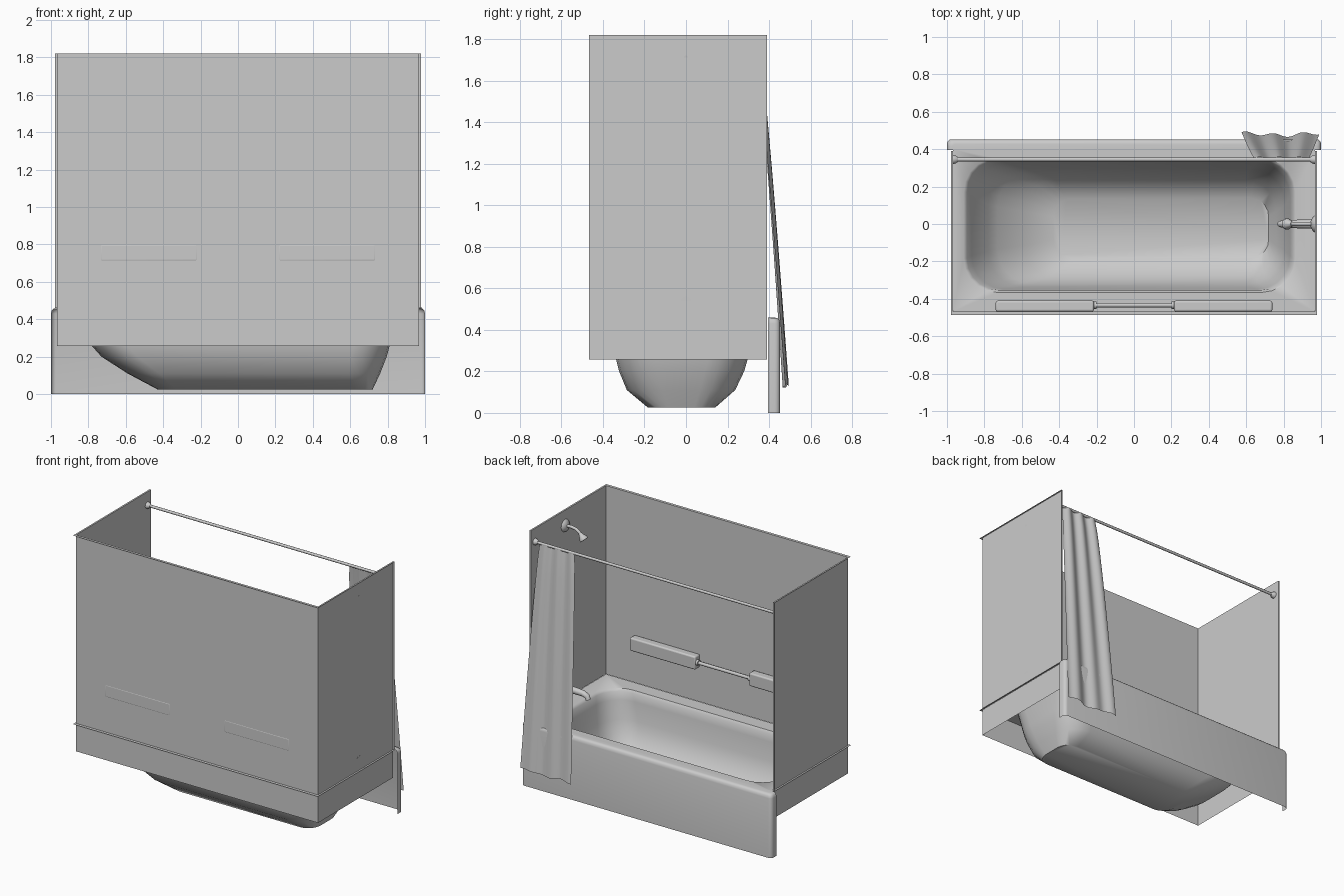
import bpy, bmesh, math
from mathutils import Vector

if "Cube" in bpy.data.objects:
    bpy.data.objects.remove(bpy.data.objects["Cube"])

WX, WY, FY = 0.967, -0.467, 0.39        # wall sheets: half width, back, front
RIM, TOP = 0.457, 1.82


def mesh(name, verts, faces, angle=35):
    me = bpy.data.meshes.new(name)
    me.from_pydata(verts, [], faces)
    ob = bpy.data.objects.new(name, me)
    bpy.context.collection.objects.link(ob)
    bm = bmesh.new()
    bm.from_mesh(me)
    bmesh.ops.recalc_face_normals(bm, faces=bm.faces)
    bm.to_mesh(me)
    bm.free()
    return smooth(ob, angle)


def smooth(ob, angle=35):
    bpy.ops.object.select_all(action='DESELECT')
    ob.select_set(True)
    bpy.context.view_layer.objects.active = ob
    bpy.ops.object.shade_smooth_by_angle(angle=math.radians(angle))
    return ob


def loft(name, rings, closed=True, cap=False, angle=35):
    n = len(rings[0])
    verts = [p for r in rings for p in r]
    faces = []
    for k in range(len(rings) - 1):
        for i in range(n if closed else n - 1):
            j = (i + 1) % n
            faces.append((k * n + i, k * n + j, (k + 1) * n + j, (k + 1) * n + i))
    if cap:
        faces.append(tuple(range((len(rings) - 1) * n, len(rings) * n)))
    return mesh(name, verts, faces, angle)


def round_rect(x0, x1, y0, y1, z, r, n=5):
    pts = []
    for q, (cx, cy) in enumerate([(x1 - r, y1 - r), (x0 + r, y1 - r), (x0 + r, y0 + r), (x1 - r, y0 + r)]):
        for i in range(n + 1):
            a = math.pi / 2 * (q + i / n)
            pts.append((cx + r * math.cos(a), cy + r * math.sin(a), z))
    return pts


def tube(name, pts, radii, sides=12):
    """Round tube along a path lying in an xz plane, capped at both ends."""
    P = [Vector(p) for p in pts]
    rings = []
    for i, p in enumerate(P):
        d = (P[min(i + 1, len(P) - 1)] - P[max(i - 1, 0)]).normalized()
        side = Vector((0, 1, 0))
        up = d.cross(side).normalized()
        rings.append([p + radii[i] * (side * math.cos(2 * math.pi * k / sides) +
                                      up * math.sin(2 * math.pi * k / sides)) for k in range(sides)])
    n, m = sides, len(P)
    faces = [(k * n + i, k * n + (i + 1) % n, (k + 1) * n + (i + 1) % n, (k + 1) * n + i)
             for k in range(m - 1) for i in range(n)]
    faces += [tuple(range(n)), tuple(range((m - 1) * n, m * n))]
    return mesh(name, [v for r in rings for v in r], faces, 50)


# Bathtub deck and basin: x0, x1, y0, y1, z, corner radius
loft("tub_basin", [round_rect(*r) for r in [
    (-WX, WX, WY, 0.40, RIM, 0.002),
    (-0.91, 0.862, -0.366, 0.352, RIM, 0.18),
    (-0.893, 0.847, -0.354, 0.34, 0.44, 0.17),
    (-0.868, 0.835, -0.35, 0.328, 0.385, 0.18),
    (-0.78, 0.81, -0.336, 0.296, 0.256, 0.19),
    (-0.73, 0.795, -0.322, 0.28, 0.20, 0.19),
    (-0.59, 0.76, -0.285, 0.237, 0.11, 0.17),
    (-0.43, 0.72, -0.183, 0.14, 0.025, 0.10)]], cap=True, angle=50)


# U-shaped plan shared by the skirt and the wall surround
def u_plan(z, dx=0.0, dy=0.0):
    return [(WX + dx, FY, z), (WX + dx, WY - dy, z), (-WX - dx, WY - dy, z), (-WX - dx, FY, z)]


loft("tub_skirt", [u_plan(0.256), u_plan(RIM)], closed=False)
loft("wall_surround", [u_plan(RIM, 0.012, 0.02), u_plan(RIM + 0.001), u_plan(TOP),
                       u_plan(TOP, 0.012, 0.02)], closed=False)
for s, side in ((-1, "left"), (1, "right")):
    mesh("wall_edge_" + side, [(s * WX, FY, 0.46), (s * (WX + 0.012), FY, 0.46),
                               (s * (WX + 0.012), FY, TOP), (s * WX, FY, TOP)], [(0, 1, 2, 3)])


# Apron: sheet with rounded ends and a rounded top edge
def apron_ring(z, inset):
    xo, yo, r = 1 - inset, 0.453 - inset, 0.025
    half = [(xo, 0.395)] + [(xo - r + r * math.cos(a), yo - r + r * math.sin(a))
                            for a in (math.pi / 8 * i for i in range(5))]
    return [(x, y, z) for x, y in half] + [(-x, y, z) for x, y in reversed(half)]


loft("tub_apron", [apron_ring(0, 0), apron_ring(0.43, 0), apron_ring(0.447, 0.004),
                   apron_ring(0.456, 0.012), apron_ring(0.459, 0.025)], closed=False, cap=True, angle=50)

# Soap shelves on the back wall, joined by a grab bar
for s, side in ((-1, "left"), (1, "right")):
    bpy.ops.mesh.primitive_cube_add(size=1, location=(s * 0.477, -0.439, 0.756))
    ob = bpy.context.object
    ob.name = "soap_shelf_" + side
    ob.scale = (0.525, 0.058, 0.095)
    bpy.ops.object.transform_apply(location=False, rotation=False, scale=True)
    b = ob.modifiers.new("soft_edges", 'BEVEL')
    b.width, b.segments = 0.010, 3
    smooth(ob, 40)
    tube("bar_collar_" + side, [(s * 0.216, -0.434, 0.756), (s * 0.20, -0.434, 0.756)], [0.02, 0.02])
tube("grab_bar", [(-0.22, -0.434, 0.756), (0.22, -0.434, 0.756)], [0.012, 0.012])

# Curtain rod with end collars
tube("curtain_rod", [(-WX, 0.345, 1.725), (WX, 0.345, 1.725)], [0.01, 0.01])
for s, side in ((-1, "left"), (1, "right")):
    tube("rod_collar_" + side, [(s * WX, 0.345, 1.725), (s * 0.955, 0.345, 1.725),
                                (s * 0.94, 0.345, 1.725)], [0.024, 0.022, 0.012])

# Curtain: wavy sheet flaring outward over the apron
rows, cols = 16, 40
curtain = []
for k in range(rows + 1):
    t = k / rows
    row = []
    for i in range(cols + 1):
        u = i / cols
        x0, x1 = 0.645 - 0.07 * t ** 0.7, 0.93 + 0.06 * t ** 0.8
        wave = math.sin(u * 17 + 0.8 * t) * 0.009 + math.sin(u * 7 + 1) * 0.006 * t
        z = 1.725 - 1.595 * t + 0.008 * math.sin(u * 9) * t
        row.append((x0 + (x1 - x0) * u, 0.350 + 0.130 * t ** 0.85 + wave, z))
    curtain.append(row)
loft("shower_curtain", curtain, closed=False, angle=80)

# Tub spout
tube("spout_collar", [(WX, 0, 0.536), (0.952, 0, 0.536)], [0.03, 0.028])
tube("tub_spout", [(WX, 0, 0.536), (0.88, 0, 0.538), (0.82, 0, 0.535), (0.79, 0, 0.523),
                   (0.782, 0, 0.500)], [0.026, 0.023, 0.021, 0.019, 0.017])

# Shower arm and head
tube("shower_collar", [(WX, 0, 1.71), (0.957, 0, 1.71), (0.945, 0, 1.711)], [0.045, 0.04, 0.015])
tube("shower_arm", [(WX, 0, 1.71), (0.92, 0, 1.714), (0.88, 0, 1.708), (0.855, 0, 1.692),
                    (0.842, 0, 1.678)], [0.011] * 5)
tube("shower_head", [(0.846, 0, 1.684), (0.836, 0, 1.672), (0.822, 0, 1.656), (0.813, 0, 1.646)],
     [0.012, 0.018, 0.03, 0.03])
